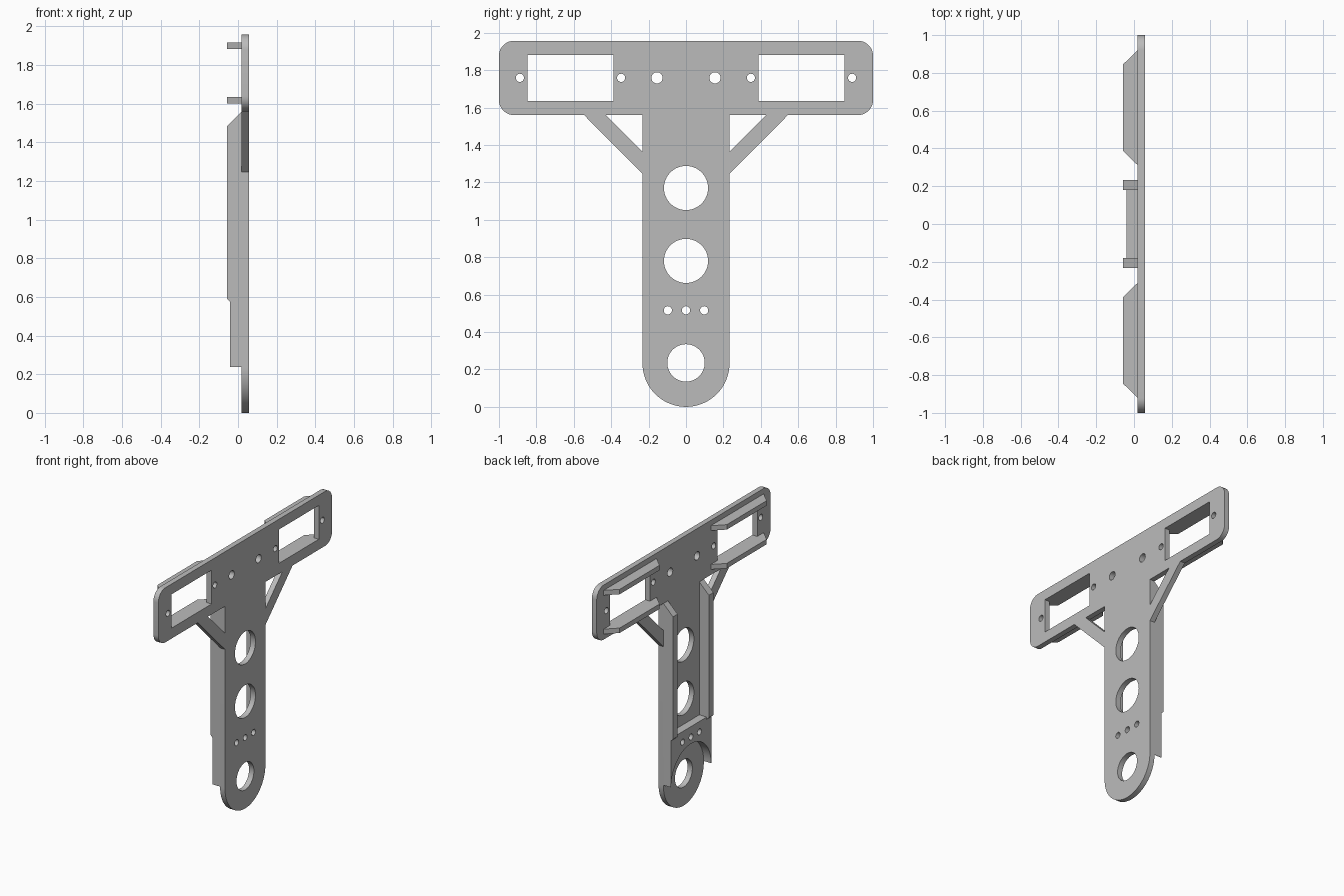
import bpy, bmesh
from math import sin, cos, pi, radians
from mathutils import Matrix

cube = bpy.data.objects.get("Cube")
if cube:
    bpy.data.objects.remove(cube, do_unlink=True)

grey = bpy.data.materials.new("light grey plastic")
grey.use_nodes = True
grey.diffuse_color = (0.5, 0.5, 0.5, 1)
grey.node_tree.nodes["Principled BSDF"].inputs["Base Color"].default_value = (0.5, 0.5, 0.5, 1)

# Profile planes: profile axes mapped to model axes
YZ = Matrix(((0, 0, 1, 0), (1, 0, 0, 0), (0, 1, 0, 0), (0, 0, 0, 1)))
XZ = Matrix(((1, 0, 0, 0), (0, 0, -1, 0), (0, 1, 0, 0), (0, 0, 0, 1)))
XY = Matrix.Identity(4)


def arc(cx, cy, r, a0, a1, n):
    steps = [radians(a0 + (a1 - a0) * i / n) for i in range(n + 1)]
    return [(cx + r * cos(a), cy + r * sin(a)) for a in steps]


def hole(cx, cy, r, n=48):
    return arc(cx, cy, r, 0, 360, n)[:-1]


def prism(name, loops, plane, lo, hi):
    """Extrude an outline (first loop) with holes between lo and hi."""
    curve = bpy.data.curves.new(name, "CURVE")
    curve.dimensions = "2D"
    curve.fill_mode = "BOTH"
    curve.extrude = (hi - lo) / 2
    for loop in loops:
        s = curve.splines.new("POLY")
        s.points.add(len(loop) - 1)
        for p, (x, y) in zip(s.points, loop):
            p.co = (x, y, 0, 1)
        s.use_cyclic_u = True
    ob = bpy.data.objects.new(name, curve)
    bpy.context.collection.objects.link(ob)
    bpy.ops.object.select_all(action="DESELECT")
    ob.select_set(True)
    bpy.context.view_layer.objects.active = ob
    bpy.ops.object.convert(target="MESH")
    ob = bpy.context.view_layer.objects.active
    me = ob.data
    me.transform(plane @ Matrix.Translation((0, 0, (lo + hi) / 2)))
    bm = bmesh.new()
    bm.from_mesh(me)
    bmesh.ops.remove_doubles(bm, verts=bm.verts, dist=1e-5)
    bmesh.ops.recalc_face_normals(bm, faces=bm.faces)
    bm.to_mesh(me)
    bm.free()
    me.materials.clear()
    me.materials.append(grey)
    bpy.ops.object.shade_smooth_by_angle(angle=radians(30))
    return ob


BACK, FRONT, OUTER, PAD = 0.019, 0.058, -0.058, -0.041
W, TOP, BAR, R = 0.2325, 1.957, 1.56, 0.08

# T-shaped plate: right half of outline, then mirrored
half = arc(0, W, W, -90, 0, 32)
half += [(W, 1.246), (0.545, BAR)]
half += arc(1 - R, BAR + R, R, -90, 0, 12)
half += arc(1 - R, TOP - R, R, 0, 90, 12)
outline = half + [(-x, z) for x, z in reversed(half[1:])]

small_holes = [hole(y, 0.516, 0.022, 24) for y in (-0.097, 0, 0.097)]
loops = [outline, hole(0, 0.235, 0.1), hole(0, 0.78, 0.118), hole(0, 1.17, 0.118)]
loops += small_holes
for s in (-1, 1):
    # Window, brace opening and screw holes on each arm
    loops.append([(s * y, z) for y, z in
                  ((0.387, 1.636), (0.847, 1.636), (0.847, 1.882), (0.387, 1.882))])
    loops.append([(s * W, BAR), (s * W, 1.364), (s * 0.428, BAR)])
    for y, r in ((0.888, 0.022), (0.347, 0.022), (0.155, 0.03)):
        loops.append(hole(s * y, 1.759, r, 24))
prism("t_plate", loops, YZ, BACK, FRONT)

# Raised pad with a round pocket around the lowest hole
rib_in, step, pad_top = 0.18, 0.575, 0.592
pad = arc(0, 0.237, 0.23, 0, 180, 48)
pad += [(-W, 0.237), (-W, step), (-rib_in, step), (-rib_in, pad_top),
        (rib_in, pad_top), (rib_in, step), (W, step), (W, 0.237)]
prism("pocket_pad", [pad] + small_holes, YZ, PAD, BACK)

# Stiffening ribs along the stem
stem_rib = [(BACK, step), (PAD, step), (OUTER, pad_top), (OUTER, 1.483), (BACK, BAR)]
for name, lo, hi in (("stem_rib_front", rib_in, W), ("stem_rib_back", -W, -rib_in)):
    prism(name, [stem_rib], XZ, lo, hi)

# Tapered ribs above and below each window
for s, side in ((-1, "front"), (1, "back")):
    rib = [(BACK, s * 0.312), (OUTER, s * 0.387), (OUTER, s * 0.845), (BACK, s * 0.92)]
    for level, lo, hi in (("lower", 1.6, 1.636), ("upper", 1.882, 1.918)):
        prism(f"window_rib_{side}_{level}", [rib], XY, lo, hi)
